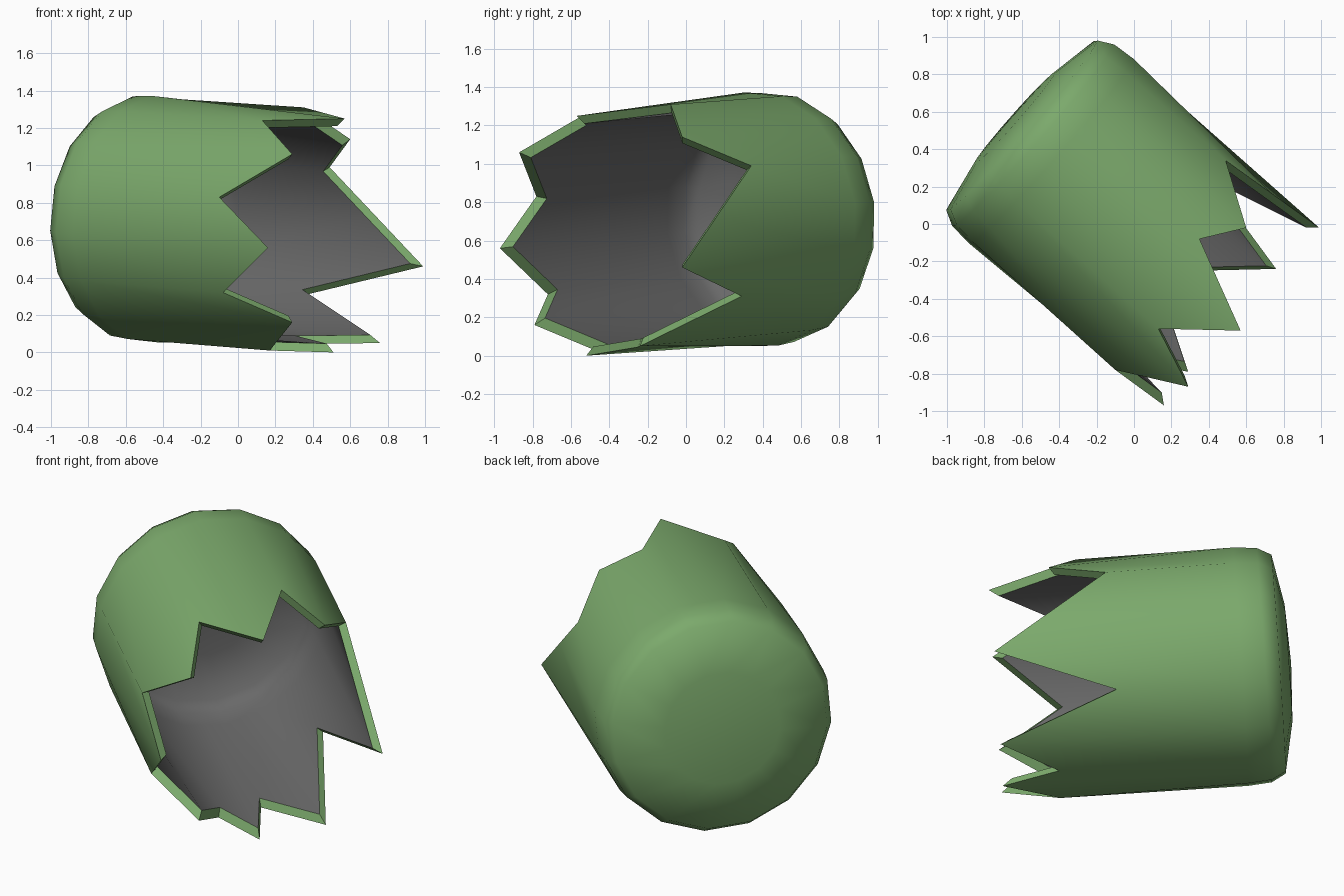
import bpy, bmesh
from math import radians, cos, sin
from mathutils import Matrix, Vector

if "Cube" in bpy.data.objects:
    bpy.data.objects.remove(bpy.data.objects["Cube"])

# Corners of the jagged rim, in order round the wall
RIM = [(.35, -.08, 1.31), (.60, -.02, 1.14), (.49, .34, .99), (.74, .16, .725),
       (.99, -.02, .46), (.37, .29, .31), (.76, -.24, .05), (.33, -.25, .045),
       (.51, -.52, 0), (.17, -.43, .01), (.29, -.79, .16), (-.08, -.72, .32),
       (.16, -.97, .56), (-.10, -.78, .83), (.29, -.87, 1.06), (.13, -.56, 1.24),
       (.57, -.57, 1.25)]
# Column of the 16-sided wall that each corner ends (7.5 is midway along a side)
COLUMNS = [0, 1, 2, 3, 4, 5, 6, 7, 7.5, 8, 9, 10, 11, 12, 13, 14, 15]
# Domed base and rounded foot: (distance along the axis, radius)
FOOT = [(-.855, .33), (-.80, .612), (-.72, .655), (-.59, .666)]
BASE_CENTRE = -.87
INNER_SCALE = .93

# The shell lies on its side, opening toward front right and slightly down
axis = Vector((.75, -.661, -.063)).normalized()
side = Vector((.661, .75, 0)).normalized()
up = axis.cross(side)
if up.z < 0:
    up = -up
origin = Vector((0, 0, .675))


def place(t, r, s):
    return side * r * sin(t) + up * r * cos(t) + axis * s


def ring_point(col, s, r):
    if col % 1:
        r *= cos(radians(11.25))
    return place(radians(15.5 + 22.5 * col), r, s)


def add_skin(bm, scale, mat):
    """Closed base plus wall; returns the jagged rim loop."""
    rings = [[bm.verts.new(origin + ring_point(c, s, r) * scale) for c in COLUMNS]
             for s, r in FOOT]
    rings.append([bm.verts.new(origin + (Vector(p) - origin) * scale) for p in RIM])
    centre = bm.verts.new(origin + axis * BASE_CENTRE * scale)
    n = len(RIM)
    for i in range(n):
        j = (i + 1) % n
        faces = [(centre, rings[0][i], rings[0][j])]
        faces += [(a[j], a[i], b[i], b[j]) for a, b in zip(rings, rings[1:])]
        for q in faces:
            f = bm.faces.new(q)
            f.smooth = True
            f.material_index = mat
    return rings[-1]


def material(name, rgb):
    m = bpy.data.materials.new(name)
    m.diffuse_color = (*rgb, 1)
    m.use_nodes = True
    m.node_tree.nodes["Principled BSDF"].inputs["Base Color"].default_value = m.diffuse_color
    return m


# Outer skin, inner skin and the flat broken edge between them
bm = bmesh.new()
outer = add_skin(bm, 1, 0)
inner = add_skin(bm, INNER_SCALE, 1)
for i in range(len(RIM)):
    j = (i + 1) % len(RIM)
    bm.faces.new((outer[j], outer[i], inner[i], inner[j]))
bmesh.ops.recalc_face_normals(bm, faces=bm.faces)

mesh = bpy.data.meshes.new("broken_shell")
bm.to_mesh(mesh)
bm.free()
mesh.materials.append(material("green_outside", (.2, .4, .15)))
mesh.materials.append(material("grey_inside", (.14, .14, .14)))
obj = bpy.data.objects.new("broken_shell", mesh)
bpy.context.collection.objects.link(obj)
